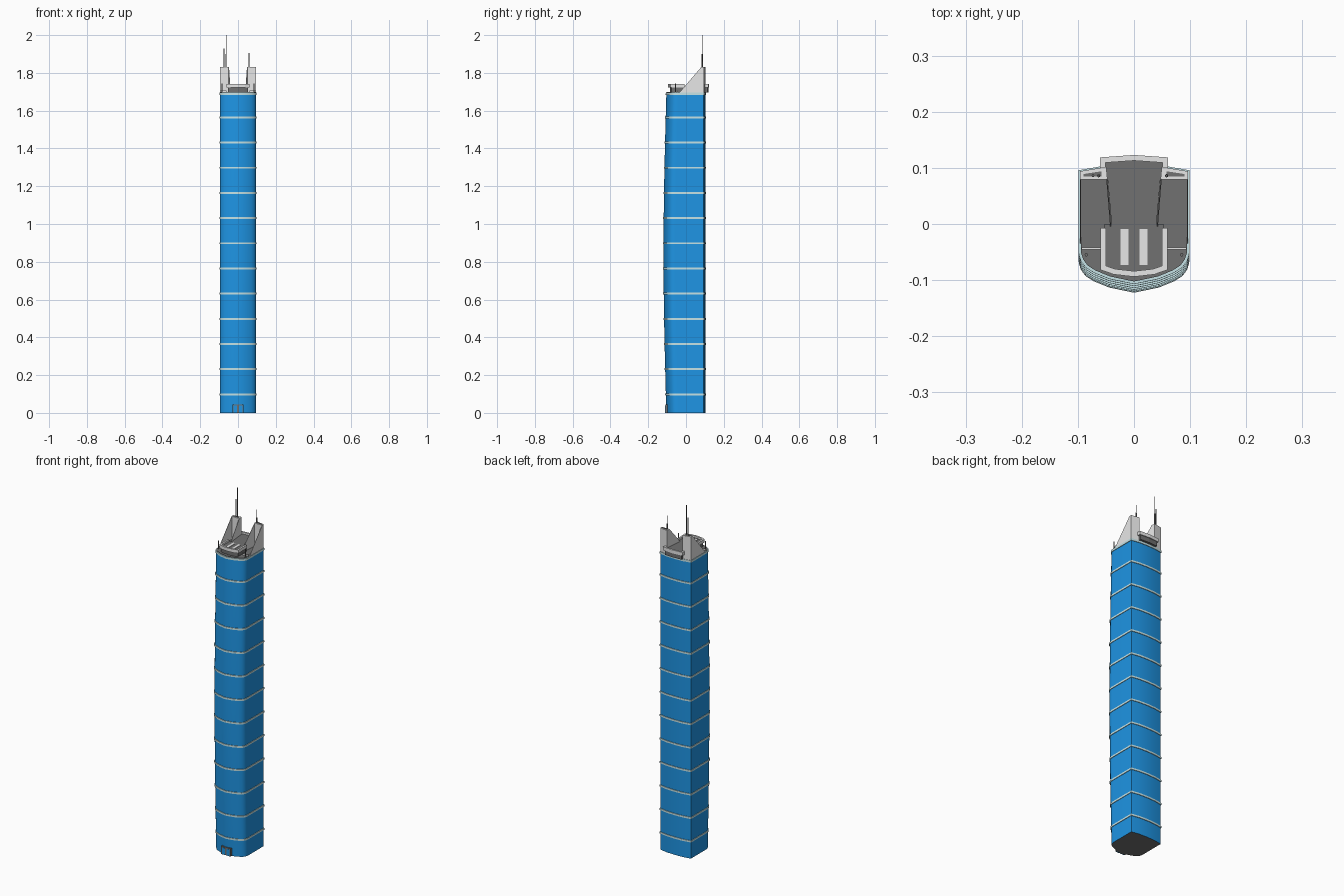
import bpy, bmesh, math

if "Cube" in bpy.data.objects:
    bpy.data.objects.remove(bpy.data.objects["Cube"])


def material(name, r, g, b):
    m = bpy.data.materials.new(name)
    m.diffuse_color = (r, g, b, 1)
    m.use_nodes = True
    m.node_tree.nodes["Principled BSDF"].inputs["Base Color"].default_value = m.diffuse_color
    return m


BLUE = material("blue_glass", 0.013, 0.30, 0.78)
LIGHT = material("light_grey", 0.86, 0.86, 0.86)
BAND = material("pale_cyan_band", 0.62, 0.85, 0.88)
DARK = material("dark_grey", 0.165, 0.165, 0.165)


def loft(name, rings, mats, smooth=False):
    """Skin a list of equal-length closed rings and cap both ends."""
    bm = bmesh.new()
    vs = [[bm.verts.new(p) for p in ring] for ring in rings]
    n = len(vs[0])
    for a, b in zip(vs, vs[1:]):
        for i in range(n):
            j = (i + 1) % n
            bm.faces.new((a[i], a[j], b[j], b[i]))
    bm.faces.new(vs[0][::-1])
    bm.faces.new(vs[-1])
    bmesh.ops.recalc_face_normals(bm, faces=bm.faces)
    if len(mats) > 1:  # underside takes the second colour
        for f in bm.faces:
            f.material_index = int(f.normal.z < -0.9)
    me = bpy.data.meshes.new(name)
    bm.to_mesh(me)
    bm.free()
    ob = bpy.data.objects.new(name, me)
    bpy.context.collection.objects.link(ob)
    for m in mats:
        me.materials.append(m)
    if smooth:
        bpy.context.view_layer.objects.active = ob
        ob.select_set(True)
        bpy.ops.object.shade_smooth_by_angle(angle=math.radians(30))
        ob.select_set(False)
    return ob


def prism(name, pts, z0, z1, mat):
    return loft(name, [[(x, y, z) for x, y in pts] for z in (z0, z1)], [mat])


def box(name, x0, x1, y0, y1, z0, z1, mat):
    return prism(name, [(x0, y0), (x1, y0), (x1, y1), (x0, y1)], z0, z1, mat)


def mirrored(half):
    """Half outline from the centre line on +x, completed on -x."""
    return half + [(-x, y) for x, y in reversed(half) if x > 0]


def rail(name, path, w, z0, z1, mat):
    """Wall of width w along an open plan path, with mitred corners."""
    sides = ([], [])
    for i, (x, y) in enumerate(path):
        dirs = []
        for a, b in ((i - 1, i), (i, i + 1)):
            if a >= 0 and b < len(path):
                dx, dy = path[b][0] - path[a][0], path[b][1] - path[a][1]
                l = math.hypot(dx, dy)
                dirs.append((-dy / l, dx / l))
        nx, ny = (sum(d[k] for d in dirs) / len(dirs) for k in (0, 1))
        s = w / 2 / (nx * nx + ny * ny)
        sides[0].append((x + nx * s, y + ny * s))
        sides[1].append((x - nx * s, y - ny * s))
    prism(name, sides[0] + sides[1][::-1], z0, z1, mat)


# Tower outline: curved front that swells at mid height, shallow convex back
H = 1.69
FRONT = [(0, -0.104), (0.043, -0.095), (0.07, -0.084), (0.084, -0.075),
         (0.092, -0.064), (0.0955, -0.053), (0.096, -0.042)]
BACK = [(0.096, 0.093), (0.05, 0.101), (0, 0.103)]


def outline(z, s=1.0):
    d = 0.015 * math.sin(math.pi * min(z / H, 1))
    half = [(x, y - d) for x, y in FRONT] + BACK
    return [(x * s, y * s, z) for x, y in mirrored(half)]


# Glass shaft
loft("glass_shaft", [outline(H * i / 24) for i in range(25)], [BLUE, DARK], True)

# Horizontal bands and roof edge
for k in range(12):
    z = 0.098 + k * 0.4 / 3
    loft("floor_band", [outline(z - 0.005, 1.03), outline(z + 0.005, 1.03)], [BAND], True)
loft("roof_edge", [outline(1.684, 1.03), outline(1.696, 1.03)], [BAND], True)
loft("roof", [outline(1.69, 0.985), outline(1.699, 0.985)], [DARK])

# Raised roof deck with rims at the front and back
deck = mirrored([(0, -0.086), (0.035, -0.082), (0.053, -0.077), (0.053, 0),
                 (0.04, 0), (0.047, 0.08), (0.053, 0.085), (0.053, 0.115), (0, 0.118)])
prism("roof_deck", deck, 1.697, 1.731, DARK)
front = [(0.055, -0.007), (0.055, -0.078), (0.035, -0.085)]
rail("front_deck_rim", front + [(0, -0.089)] + [(-x, y) for x, y in front[::-1]],
     0.01, 1.722, 1.741, LIGHT)
back = [(0.056, 0.08), (0.056, 0.114)]
rail("back_deck_rim", back + [(0, 0.118)] + [(-x, y) for x, y in back[::-1]],
     0.01, 1.722, 1.741, LIGHT)


def mast(x, y, z0, z1, r):
    bpy.ops.mesh.primitive_cylinder_add(vertices=8, radius=r, depth=z1 - z0,
                                        location=(x, y, (z0 + z1) / 2))
    ob = bpy.context.object
    ob.name = "mast"
    ob.data.materials.append(DARK)


TRI = [(-0.04, 1.69), (0.093, 1.69), (0.093, 1.83), (0.08, 1.83)]
for s in (1, -1):
    # Crown fin: thick back wall plus outer and inner triangular walls
    prism("fin_back_wall", [(s * x, y) for x, y in
          ((0.049, 0.079), (0.096, 0.079), (0.096, 0.094), (0.049, 0.102))], 1.69, 1.83, LIGHT)
    prism("fin_top_slot", [(s * x, y) for x, y in
          ((0.058, 0.085), (0.09, 0.085), (0.09, 0.089), (0.058, 0.094))], 1.825, 1.832, DARK)
    loft("fin_outer_wall", [[(s * x, y, z) for y, z in TRI] for x in (0.0945, 0.0965)], [LIGHT])
    loft("fin_inner_wall", [[(s * (0.041 + 0.08 * y + t), y, z) for y, z in TRI]
                            for t in (0, 0.002)], [LIGHT])
    # Low corner walls and small masts beside the deck
    box("corner_wall", *sorted((s * 0.06, s * 0.094)), -0.045, -0.042, 1.69, 1.708, LIGHT)
    mast(s * 0.085, -0.055, 1.69, 1.745, 0.003)
    # Landing stripes on the deck
    box("landing_stripe", *sorted((s * 0.010, s * 0.024)), -0.073, -0.009, 1.729, 1.733, LIGHT)

# Antenna masts on the fins
for x, z0, z1, r in ((-0.063, 1.82, 1.9, 0.003), (-0.063, 1.9, 2.0, 0.0018),
                     (-0.073, 1.82, 1.93, 0.0025), (0.058, 1.82, 1.86, 0.003),
                     (0.058, 1.86, 1.905, 0.002)):
    mast(x, 0.086, z0, z1, r)

# Entrance portal with two glass doors
box("entrance_frame", -0.03, 0.03, -0.109, -0.09, 0, 0.045, DARK)
for x in (-0.014, 0.014):
    box("entrance_door", x - 0.010, x + 0.010, -0.1105, -0.105, 0, 0.038, BLUE)
